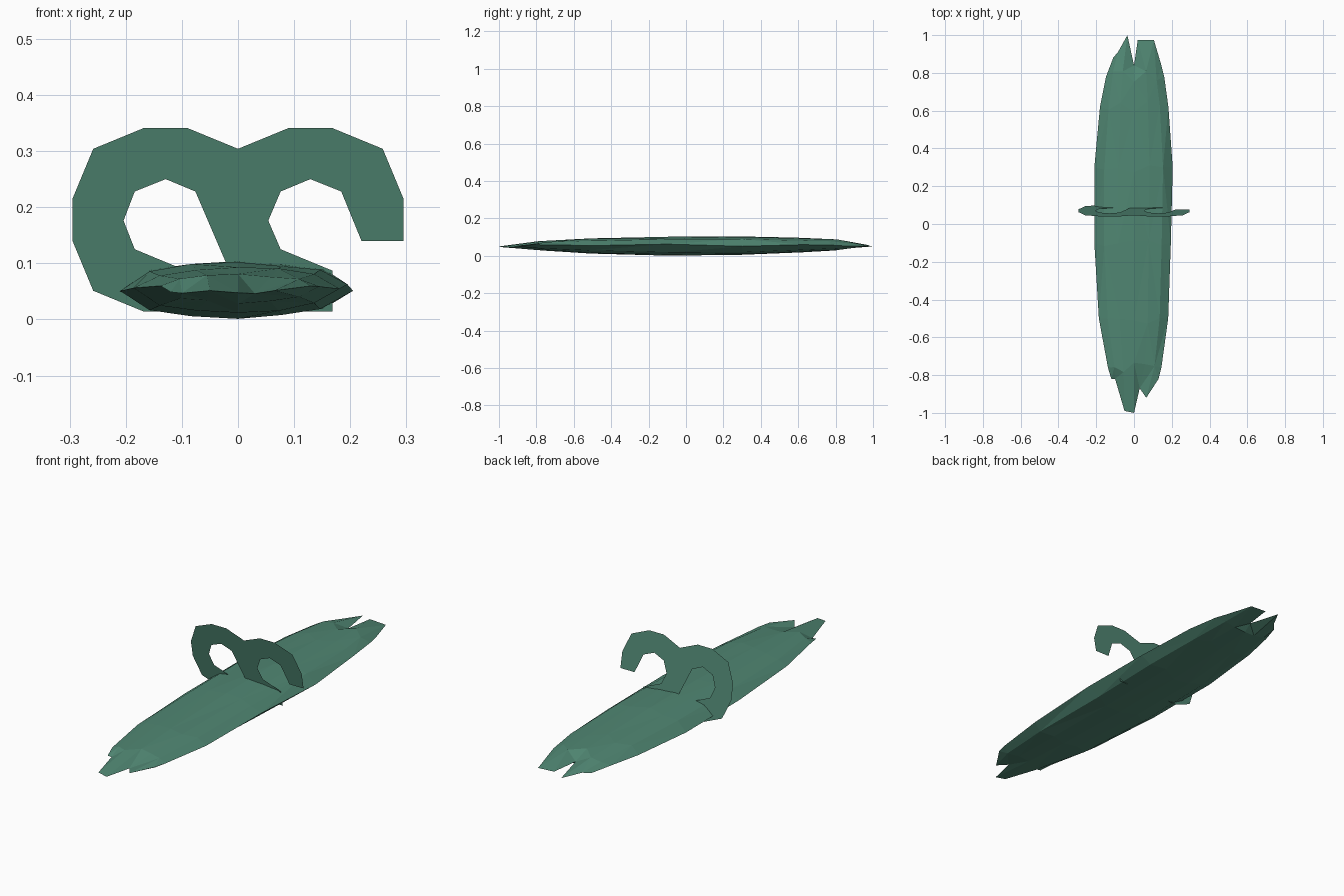
import bpy, bmesh, random

if "Cube" in bpy.data.objects:
    bpy.data.objects.remove(bpy.data.objects["Cube"])
random.seed(4)

mat = bpy.data.materials.new("green")
mat.diffuse_color = (0.08, 0.24, 0.17, 1)
mat.use_nodes = True
mat.node_tree.nodes["Principled BSDF"].inputs["Base Color"].default_value = mat.diffuse_color

def add_object(name, bm):
    mesh = bpy.data.meshes.new(name)
    bm.to_mesh(mesh)
    bm.free()
    mesh.materials.append(mat)
    obj = bpy.data.objects.new(name, mesh)
    bpy.context.collection.objects.link(obj)
    return obj

# Long flattened body: cross-section columns, closed by split, notched tips
columns = [-1, -0.75, -0.4, 0, 0.4, 0.75, 1]
# y, left x, right x, bottom z, top z
stations = [(-0.76, -0.138, 0.145, 0.028, 0.081), (-0.5, -0.186, 0.181, 0.012, 0.093),
            (-0.1, -0.21, 0.195, 0.001, 0.102), (0.3, -0.21, 0.205, 0.005, 0.104),
            (0.62, -0.18, 0.182, 0.018, 0.097), (0.78, -0.148, 0.16, 0.029, 0.09)]
tip_front = [(-0.12, -0.82), (-0.10, -0.82), (-0.05, -0.99), (0, -1),
             (0.03, -0.87), (0.065, -0.92), (0.13, -0.82)]
tip_back = [(-0.11, 0.88), (-0.085, 0.91), (-0.035, 1.0), (0, 0.84),
            (0.02, 0.975), (0.105, 0.975), (0.145, 0.84)]

bm = bmesh.new()

def tip_ring(points):
    row = [bm.verts.new((x, y, 0.053 + random.uniform(-0.008, 0.008))) for x, y in points]
    return row + row[-2:0:-1]

def body_ring(y, left, right, low, high):
    def vert(s, sign):
        x = s * (right if s > 0 else -left)
        f = (1 - abs(s) ** 2.5) ** 0.5
        mid = 0.055 + random.uniform(-0.008, 0.008) * (abs(s) == 1)
        z = mid + sign * f * ((high - mid) if sign > 0 else (mid - low))
        if 0 < abs(s) < 1:
            z -= sign * random.uniform(0, 0.005)
        dy = random.uniform(-0.03, 0.03) if abs(s) < 1 else 0
        return bm.verts.new((x, y + dy, z))
    return [vert(s, 1) for s in columns] + [vert(s, -1) for s in columns[-2:0:-1]]

rings = [tip_ring(tip_front)] + [body_ring(*s) for s in stations] + [tip_ring(tip_back)]
for a, b in zip(rings, rings[1:]):
    for i in range(len(a)):
        j = (i + 1) % len(a)
        bm.faces.new((a[i], a[j], b[j], b[i]))
bmesh.ops.triangulate(bm, faces=bm.faces[:])
bmesh.ops.recalc_face_normals(bm, faces=bm.faces[:])
add_object("body", bm)

# Thin curled handle: one flat leaning sheet with two hooked loops
outline = [(0.295, 0.14), (0.295, 0.215), (0.258, 0.304), (0.168, 0.341), (0.09, 0.341),
           (0, 0.304), (-0.09, 0.341), (-0.168, 0.341), (-0.258, 0.304), (-0.295, 0.215),
           (-0.295, 0.14), (-0.258, 0.051), (-0.168, 0.014), (-0.09, 0.014), (-0.09, 0.086),
           (-0.184, 0.125), (-0.204, 0.176), (-0.184, 0.228), (-0.129, 0.25), (-0.076, 0.228),
           (0, 0.051), (0.09, 0.014), (0.168, 0.014), (0.168, 0.087), (0.076, 0.125),
           (0.054, 0.176), (0.076, 0.228), (0.129, 0.25), (0.184, 0.228), (0.22, 0.14)]
bm = bmesh.new()
face = bm.faces.new([bm.verts.new((x, 0.104 - 0.19 * z, z)) for x, z in outline])
face.normal_update()
if face.normal.y < 0:
    face.normal_flip()
bmesh.ops.triangulate(bm, faces=[face])
add_object("curled_handle", bm)
